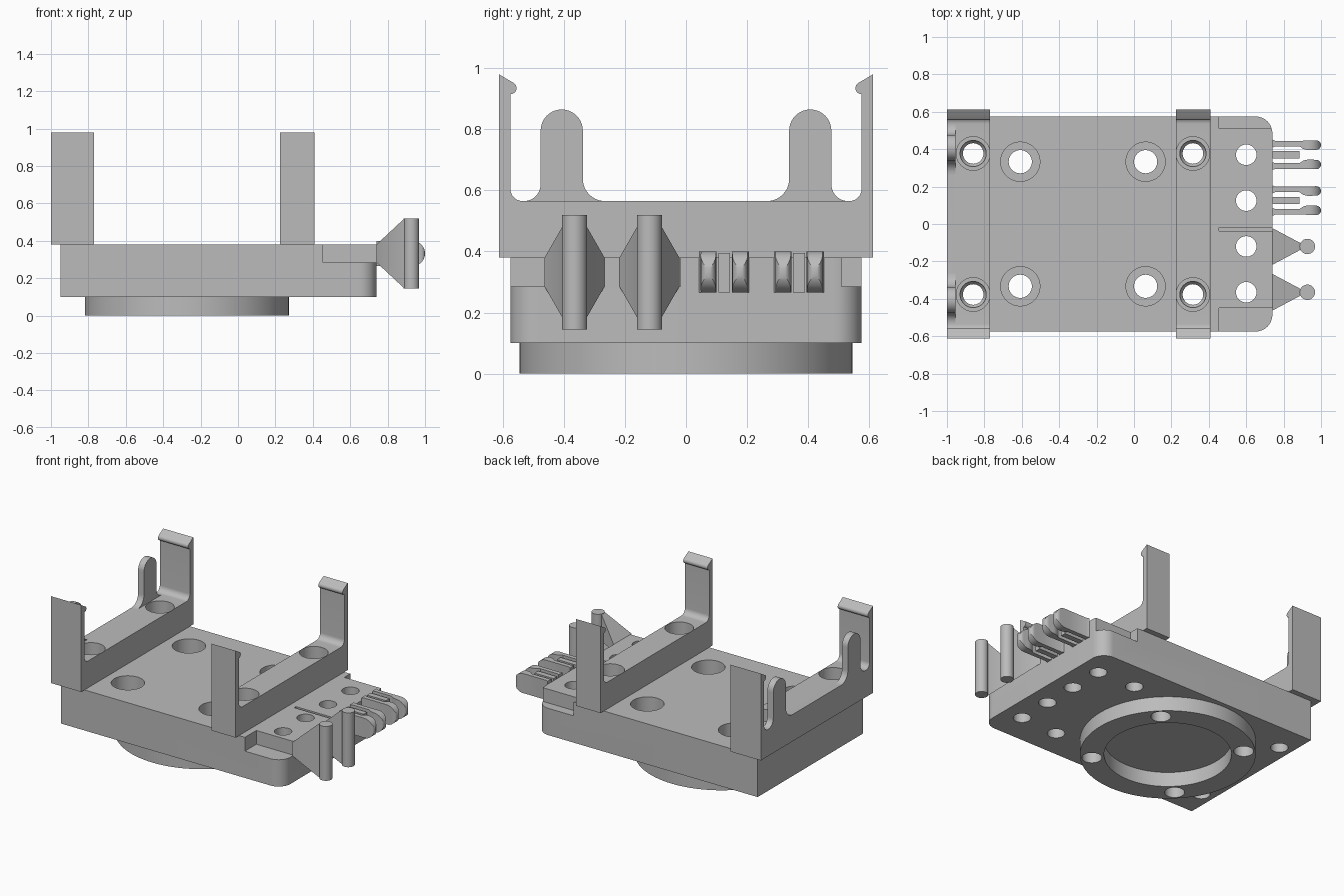
import bpy, bmesh, math

cube = bpy.data.objects.get("Cube")
if cube:
    bpy.data.objects.remove(cube, do_unlink=True)

grey = bpy.data.materials.new("plain grey")
grey.use_nodes = True
COLOR = (0.5, 0.5, 0.5, 1)
grey.diffuse_color = COLOR
grey.node_tree.nodes["Principled BSDF"].inputs["Base Color"].default_value = COLOR


def finish(name, bm):
    bmesh.ops.recalc_face_normals(bm, faces=bm.faces)
    me = bpy.data.meshes.new(name)
    bm.to_mesh(me)
    bm.free()
    me.materials.append(grey)
    ob = bpy.data.objects.new(name, me)
    bpy.context.collection.objects.link(ob)
    return ob


def arc(cx, cy, r, a0, a1, n=10):
    angles = [math.radians(a0 + (a1 - a0) * i / n) for i in range(n + 1)]
    return [(cx + r * math.cos(a), cy + r * math.sin(a)) for a in angles]


def loft(name, rings):
    """Closed solid through rings of equal point count."""
    bm = bmesh.new()
    vs = [[bm.verts.new(p) for p in ring] for ring in rings]
    n = len(vs[0])
    for a, b in zip(vs, vs[1:]):
        for i in range(n):
            bm.faces.new((a[i], a[(i + 1) % n], b[(i + 1) % n], b[i]))
    bm.faces.new(vs[0])
    bm.faces.new(vs[-1])
    return finish(name, bm)


def prism(name, axis, pts, lo, hi):
    place = {"x": lambda p, d: (d, p[0], p[1]),
             "y": lambda p, d: (p[0], d, p[1]),
             "z": lambda p, d: (p[0], p[1], d)}[axis]
    return loft(name, [[place(p, d) for p in pts] for d in (lo, hi)])


def box(name, x0, x1, y0, y1, z0, z1):
    return prism(name, "z", [(x0, y0), (x1, y0), (x1, y1), (x0, y1)], z0, z1)


def turned(name, x, y, profile, n=40):
    """Solid of revolution from (radius, height) pairs."""
    return loft(name, [[(px, py, z) for px, py in arc(x, y, r, 0, 360, n)[:-1]]
                       for r, z in profile])


def combine(ob, tool, op="DIFFERENCE"):
    mod = ob.modifiers.new("cut", "BOOLEAN")
    mod.operation, mod.object, mod.solver = op, tool, "EXACT"
    bpy.context.view_layer.objects.active = ob
    bpy.ops.object.modifier_apply(modifier=mod.name)
    bpy.data.objects.remove(tool, do_unlink=True)


# Base plate with two rounded corners and stepped tab end
X0, X1, HALF, BOT, TOP = -0.95, 0.74, 0.575, 0.1, 0.38
R = 0.09
plate = prism("base_plate", "z",
              [(X0, HALF), (X0, -HALF)]
              + arc(X1 - R, -HALF + R, R, -90, 0)
              + arc(X1 - R, HALF - R, R, 0, 90), BOT, TOP)
for y0, y1 in ((0.51, 0.7), (-0.7, -0.45), (-0.037, -0.018)):
    combine(plate, box("cutter", 0.455, 0.9, y0, y1, 0.285, 0.5))

# Mounting ring under the plate
RING_X = -0.273
ring = turned("mounting_ring", RING_X, 0, [(0.545, 0), (0.545, BOT)], 96)
combine(ring, turned("cutter", RING_X, 0, [(0.395, -0.1), (0.395, 0.2)], 96))

# Counterbored holes through plate and ring
for sx in (-1, 1):
    for sy in (-1, 1):
        x, y = RING_X + sx * 0.335, sy * 0.333
        bore = [(0.062, -0.1), (0.062, 0.26), (0.105, 0.26), (0.105, 0.5)]
        combine(plate, turned("cutter", x, y, bore))
        combine(ring, turned("cutter", x, y, bore[:1] + [(0.062, 0.2)]))

# Pin holes in the tab end
TAB_Y = (0.37, 0.125, -0.12, -0.365)
for y in TAB_Y:
    combine(plate, turned("cutter", 0.6, y, [(0.055, 0), (0.055, 0.5)]))

# Clip brackets: cross bar, two arms and hooked tips
half = (arc(0.535, 0.605, 0.04, -90, 0) + arc(0.575, 0.935, 0.02, 270, 125)
        + [(0.612, 0.98), (0.612, TOP)])
clip = half + [(-y, z) for y, z in reversed(half)]
for name, x0, x1, hole_x in (("rear_bracket", -1, -0.77, -0.86),
                             ("front_bracket", 0.225, 0.41, 0.315)):
    bracket = prism(name, "x", clip, x0, x1)
    for y in (-0.377, 0.377):
        combine(bracket, turned("cutter", hole_x, y,
                [(0.055, 0.2), (0.055, 0.44), (0.07, 0.46), (0.07, 0.47),
                 (0.09, 0.47), (0.09, 0.7)]))
        combine(plate, turned("cutter", hole_x, y, [(0.055, 0), (0.055, 0.5)]))

# Rounded stop fins on the rear bracket
fin = (arc(0.531, 0.62, 0.055, 270, 180) + arc(0.407, 0.796, 0.069, 0, 180, 20)
       + arc(0.265, 0.638, 0.073, 0, -90))
for side, s in (("left", 1), ("right", -1)):
    prism(side + "_stop_fin", "x", [(s * y, z) for y, z in fin], -1, -0.955)

# Plug pins: wedge web and upright rod
for i, y in enumerate(TAB_Y[2:]):
    def section(x, w, z0, z1):
        return [(x, y - w, z0), (x, y + w, z0), (x, y + w, z1), (x, y - w, z1)]
    loft(f"plug_web_{i}", [section(X1, 0.098, 0.285, TOP),
                           section(0.89, 0.018, 0.145, 0.52),
                           section(0.93, 0.012, 0.145, 0.52)])
    turned(f"plug_rod_{i}", 0.927, y, [(0.041, 0.145), (0.041, 0.52)])

# Socket clips: two springy prongs around a centre post
for i, y in enumerate(TAB_Y[:2]):
    box(f"socket_post_{i}", X1, 0.885, y - 0.019, y + 0.019, 0.265, 0.395)
    for s in (-1, 1):
        outline = ([(X1, 0.082), (0.755, 0.075), (0.9, 0.075)]
                   + arc(0.975, 0.052, 0.025, 90, -90, 8)
                   + [(0.93, 0.025), (0.905, 0.031), (0.885, 0.045),
                      (0.755, 0.045), (X1, 0.038)])
        prong = prism(f"socket_prong_{i}_{'outer' if s > 0 else 'inner'}", "z",
                      [(x, y + s * w) for x, w in outline], 0.2, 0.45)
        stadium = [(0.7, 0.4)] + arc(0.9325, 0.3325, 0.0675, 90, -90, 16) + [(0.7, 0.265)]
        combine(prong, prism("cutter", "y", stadium, y - 0.2, y + 0.2), "INTERSECT")

# Smooth round surfaces, keep edges crisp
bpy.ops.object.select_all(action="DESELECT")
for ob in bpy.context.scene.objects:
    if ob.type == "MESH" and grey.name in ob.data.materials:
        ob.select_set(True)
        bpy.context.view_layer.objects.active = ob
bpy.ops.object.shade_smooth_by_angle(angle=math.radians(30))
